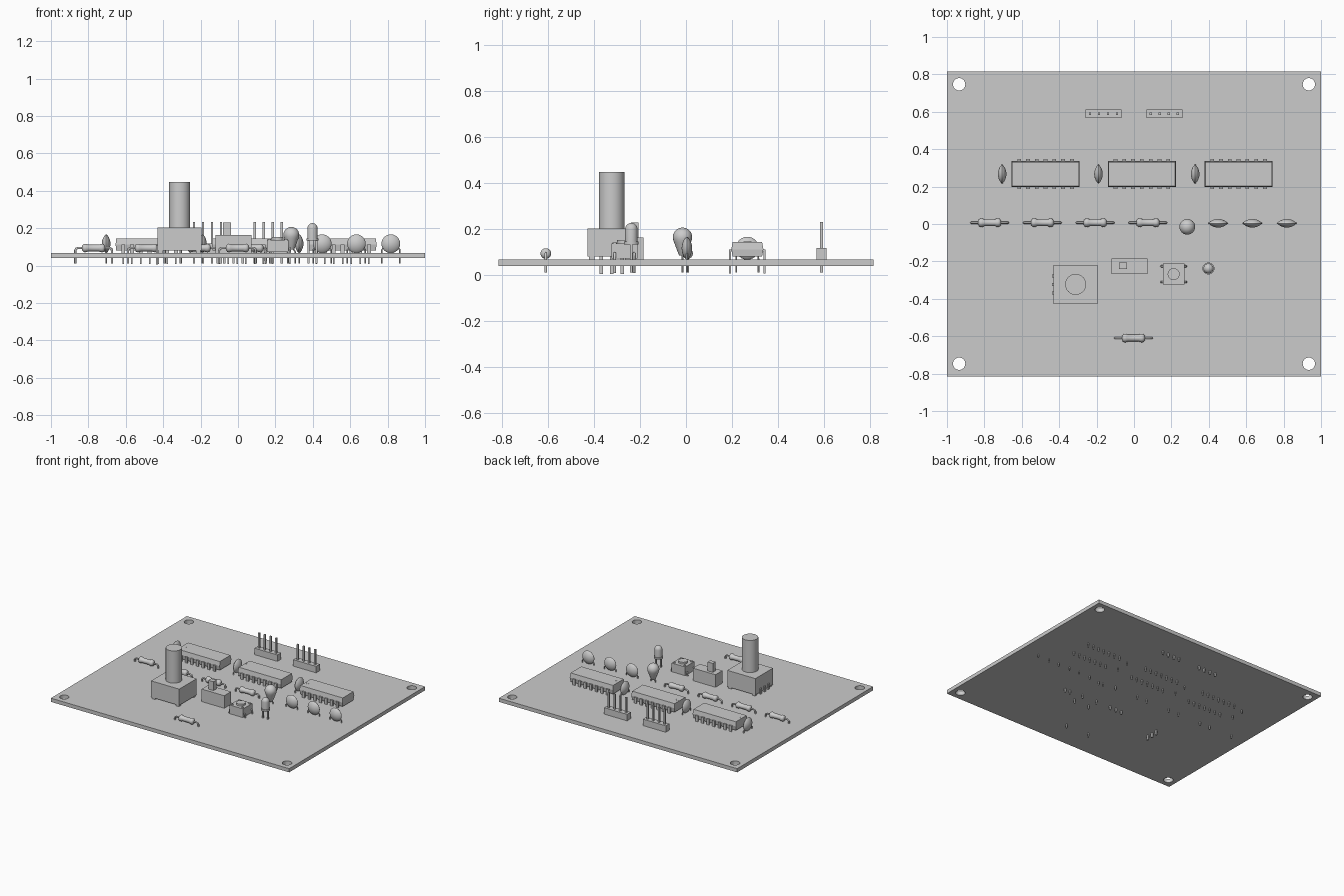
import bpy, bmesh, math
from mathutils import Matrix, Vector

cube = bpy.data.objects.get("Cube")
if cube:
    bpy.data.objects.remove(cube, do_unlink=True)

grey = bpy.data.materials.new("plain grey")
grey.use_nodes = True
colour = (0.6, 0.6, 0.6, 1)
grey.diffuse_color = colour
grey.node_tree.nodes["Principled BSDF"].inputs["Base Color"].default_value = colour

BOARD_LOW, BOARD_TOP, TIP = 0.04, 0.068, 0.012


def add(name, data, loc):
    if not data.materials:
        data.materials.append(grey)
    ob = bpy.data.objects.new(name, data)
    ob.location = loc
    bpy.context.collection.objects.link(ob)
    return ob


def smooth(ob, angle=40):
    bpy.ops.object.select_all(action="DESELECT")
    ob.select_set(True)
    bpy.context.view_layer.objects.active = ob
    bpy.ops.object.shade_smooth_by_angle(angle=math.radians(angle))


def box(name, lo, hi, loc=(0, 0, 0)):
    bm = bmesh.new()
    bmesh.ops.create_cube(bm, size=1)
    lo, hi = Vector(lo), Vector(hi)
    for v in bm.verts:
        v.co = (lo + hi) / 2 + v.co * (hi - lo)
    me = bpy.data.meshes.new(name)
    bm.to_mesh(me)
    bm.free()
    return add(name, me, loc)


def lathe(name, profile, loc, axis="Z", steps=24):
    # spin a radius and height profile round an axis
    bm = bmesh.new()
    verts = [bm.verts.new((r, 0, h)) for r, h in profile]
    edges = [bm.edges.new(p) for p in zip(verts, verts[1:])]
    bmesh.ops.spin(bm, geom=verts + edges, axis=(0, 0, 1), cent=(0, 0, 0),
                   angle=math.tau, steps=steps)
    bmesh.ops.remove_doubles(bm, verts=bm.verts, dist=0.0002)
    bmesh.ops.recalc_face_normals(bm, faces=bm.faces)
    if axis != "Z":
        bm.transform(Matrix.Rotation(math.pi / 2, 4, "Y" if axis == "X" else "X"))
    me = bpy.data.meshes.new(name)
    bm.to_mesh(me)
    bm.free()
    ob = add(name, me, loc)
    smooth(ob)
    return ob


def wire(name, points, loc, radius=0.006):
    cu = bpy.data.curves.new(name, "CURVE")
    cu.dimensions = "3D"
    cu.bevel_depth, cu.bevel_resolution, cu.use_fill_caps = radius, 2, True
    sp = cu.splines.new("POLY")
    sp.points.add(len(points) - 1)
    for p, co in zip(sp.points, points):
        p.co = (*co, 1)
    return add(name, cu, loc)


def ring(cu, points):
    sp = cu.splines.new("POLY")
    sp.points.add(len(points) - 1)
    for p, (x, y) in zip(sp.points, points):
        p.co = (x, y, 0, 1)
    sp.use_cyclic_u, sp.use_smooth = True, False


def circle(x, y, r, n=32):
    return [(x + r * math.cos(i * math.tau / n), y + r * math.sin(i * math.tau / n))
            for i in range(n)]


# Board with four mounting holes
board = bpy.data.curves.new("board", "CURVE")
board.dimensions, board.fill_mode = "2D", "BOTH"
board.extrude = (BOARD_TOP - BOARD_LOW) / 2
ring(board, [(-1, -0.815), (1, -0.815), (1, 0.815), (-1, 0.815)])
for sx in (-1, 1):
    for sy in (-1, 1):
        ring(board, circle(sx * 0.935, sy * 0.747, 0.033))
add("board", board, (0, 0, (BOARD_LOW + BOARD_TOP) / 2))

# Pin headers
for cx in (-0.163, 0.162):
    box("header_base", (-0.096, -0.022, BOARD_TOP), (0.096, 0.022, 0.117), (cx, 0.59, 0))
    for i in range(4):
        box("header_pin", (-0.006, -0.006, TIP), (0.006, 0.006, 0.232),
            (cx + (i - 1.5) * 0.048, 0.59, 0))


def chip(cx, cy):
    # Hexagonal end profile, with a half-round notch in the top at one end
    body = box("chip_body", (-0.178, -0.064, 0.08), (0.178, 0.064, 0.145))
    bm = bmesh.new()
    bm.from_mesh(body.data)
    sides = [e for e in bm.edges if abs(e.verts[0].co.z - e.verts[1].co.z) > 0.01]
    for v in bmesh.ops.subdivide_edges(bm, edges=sides, cuts=1)["geom_inner"]:
        if isinstance(v, bmesh.types.BMVert):
            v.co.x *= 1.02
            v.co.y *= 1.09
    bm.to_mesh(body.data)
    bm.free()
    body.location = (cx, cy, 0)
    notch = lathe("chip_notch", [(0.017, 0), (0.017, 0.001), (0.014, 0.001), (0.014, 0)],
                  (cx - 0.16, cy, 0.1445))
    for side in (-1, 1):
        for i in range(7):
            x = cx + (i - 3) * 0.047
            y0, y1 = sorted((side * 0.06, side * 0.08))
            box("chip_shoulder", (-0.01, y0, 0.103), (0.01, y1, 0.112), (x, cy, 0))
            y0, y1 = sorted((side * 0.071, side * 0.08))
            box("chip_leg", (-0.01, y0, BOARD_TOP), (0.01, y1, 0.112), (x, cy, 0))
            box("chip_leg_tip", (-0.004, y0, 0.008), (0.004, y1, BOARD_TOP), (x, cy, 0))


def disc_capacitor(cx, cy, axis):
    # Lens-shaped body on two cranked legs
    n = 12
    lens = [(0.05 * math.sin(math.pi * i / n), -0.023 * math.cos(math.pi * i / n) *
             (0.45 + 0.55 * abs(math.cos(math.pi * i / n)))) for i in range(n + 1)]
    lathe("disc_capacitor", lens, (cx, cy, 0.117), axis)
    for s in (-1, 1):
        path = [(s * 0.025, 0.09), (s * 0.04, 0.094), (s * 0.048, 0.085), (s * 0.048, TIP)]
        wire("capacitor_leg", [(a, 0, z) if axis == "Y" else (0, a, z) for a, z in path],
             (cx, cy, 0), 0.004)


for cx in (-0.473, 0.042, 0.559):
    chip(cx, 0.267)
    disc_capacitor(cx - 0.232, 0.267, "X")
for cx in (0.45, 0.633, 0.817):
    disc_capacitor(cx, 0.004, "Y")

# Resistors: body with swollen ends on a bent lead
half = [(0, 0.062), (0.012, 0.061), (0.02, 0.055), (0.023, 0.047), (0.022, 0.037), (0.018, 0.028)]
body_profile = half + [(r, -h) for r, h in reversed(half)]
for cx, cy in ((-0.772, 0.007), (-0.49, 0.007), (-0.208, 0.007), (0.074, 0.007), (-0.003, -0.61)):
    lathe("resistor_body", body_profile, (cx, cy, 0.094), "X")
    for s in (-1, 1):
        wire("resistor_lead", [(s * 0.055, 0, 0.094), (s * 0.085, 0, 0.094),
             (s * 0.095, 0, 0.09), (s * 0.098, 0, 0.08), (s * 0.098, 0, TIP)], (cx, cy, 0))

# Teardrop capacitor
drop = [(0, 0.085), (0.014, 0.085), (0.018, 0.092), (0.037, 0.143)]
drop += [(0.042 * math.cos(a), 0.165 + 0.042 * math.sin(a))
         for a in (math.radians(d) for d in range(-15, 91, 15))]
lathe("teardrop_capacitor", drop, (0.285, -0.015, 0))
for s in (-1, 1):
    wire("teardrop_leg", [(s * 0.01, 0, 0.09), (s * 0.02, 0, 0.075), (s * 0.02, 0, TIP)],
         (0.285, -0.015, 0), 0.004)

# Rotary control
box("control_box", (-0.118, -0.105, 0.08), (0.118, 0.105, 0.204), (-0.312, -0.323, 0))
lathe("control_shaft", [(0, 0.204), (0.056, 0.204), (0.056, 0.448), (0, 0.448)],
      (-0.312, -0.323, 0), steps=32)
for i in (-1, 0, 1):
    box("control_pin", (-0.009, -0.008, 0.005), (0.003, 0.008, 0.11),
        (-0.43, -0.323 + i * 0.046, 0))
for sx in (-1, 1):
    for sy in (-1, 1):
        box("control_foot", (-0.012, -0.012, BOARD_TOP), (0.012, 0.012, 0.08),
            (-0.312 + sx * 0.1, -0.323 + sy * 0.088, 0))

# Slide switch
box("slide_switch_body", (-0.095, -0.041, BOARD_TOP), (0.095, 0.041, 0.163), (-0.024, -0.225, 0))
box("slide_switch_knob", (-0.022, -0.017, 0.163), (0.022, 0.017, 0.23), (-0.059, -0.223, 0))
for i in (-1, 0, 1):
    box("slide_switch_pin", (-0.006, -0.006, TIP), (0.006, 0.006, BOARD_TOP),
        (-0.024 + i * 0.05, -0.225, 0))

# Push button
box("button_body", (-0.057, -0.056, 0.072), (0.057, 0.056, 0.138), (0.212, -0.268, 0))
lathe("button_cap", [(0, 0.135), (0.032, 0.135), (0.032, 0.152), (0, 0.152)], (0.212, -0.268, 0))
for sx in (-1, 1):
    for sy in (-1, 1):
        loc = (0.212 + sx * 0.044, -0.268 + sy * 0.042, 0)
        lathe("button_rivet", [(0, 0.138), (0.009, 0.138), (0.009, 0.143), (0, 0.143)], loc, steps=12)
        wire("button_leg", [(0, 0, 0.095), (sx * 0.02, 0, 0.095), (sx * 0.022, 0, 0.07),
                            (sx * 0.018, 0, 0.01)], loc, 0.006)

# Domed lamp
dome = [(0, 0.133), (0.032, 0.133), (0.032, 0.146), (0.027, 0.146)]
dome += [(0.027 * math.cos(a), 0.2 + 0.027 * math.sin(a))
         for a in (math.radians(d) for d in range(0, 91, 15))]
lathe("lamp_dome", dome, (0.398, -0.238, 0))
for s in (-1, 1):
    box("lamp_leg", (-0.005, -0.005, TIP), (0.005, 0.005, 0.135), (0.398 + s * 0.021, -0.238, 0))
